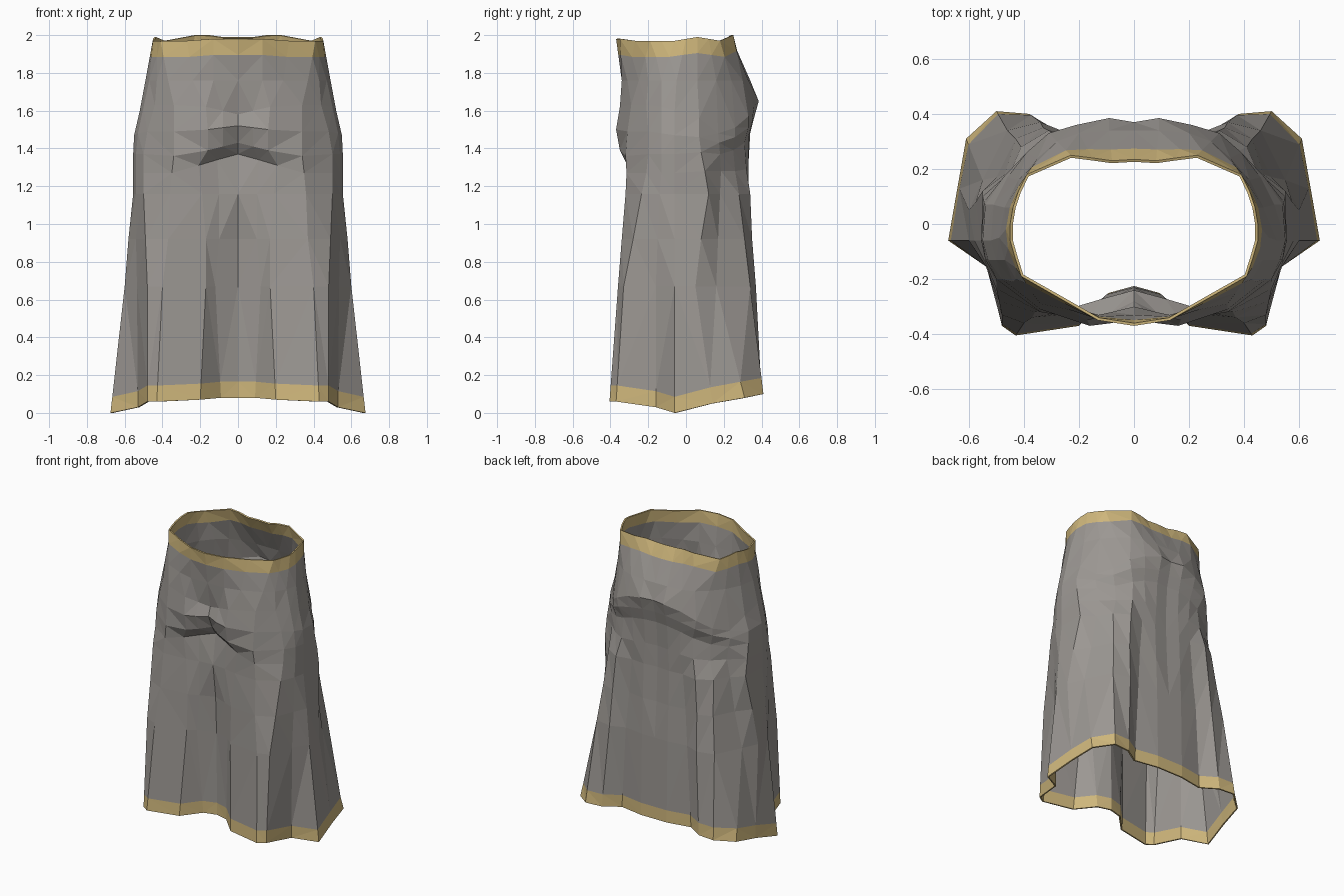
import bpy
import bmesh
from mathutils import Vector

default_cube = bpy.data.objects.get("Cube")
if default_cube:
    bpy.data.objects.remove(default_cube, do_unlink=True)


def make_material(name, colour):
    material = bpy.data.materials.new(name)
    material.use_nodes = True
    material.diffuse_color = colour
    material.node_tree.nodes["Principled BSDF"].inputs["Base Color"].default_value = colour
    return material


def section(outline, heights):
    """Half a ring in hundredths, running from front centre round to back centre."""
    pairs = list(zip(outline[::2], outline[1::2]))
    if not isinstance(heights, list):
        heights = [heights] * len(pairs)
    return [Vector((x, y, z)) / 100 for (x, y), z in zip(pairs, heights)]


def trim_edge(edge_ring, next_ring, height):
    """Ring a fixed height away from an edge, on the way to the next ring."""
    return [a.lerp(b, height / abs(b.z - a.z)) for a, b in zip(edge_ring, next_ring)]


# Waist and upper hip
waist = section(
    [0, -37, 13, -35, 27, -27, 41, -19, 43, -13, 45, -6, 45, 0,
     44, 6, 42, 12, 39, 18, 23, 25, 15, 24, 8, 23, 0, 23.5],
    [198, 198, 197, 197, 197, 197, 198, 199, 198, 197, 200, 200, 199, 199])
high_hip = section(
    [0, -34, 13, -34, 24, -31, 37, -25, 43, -20, 47, -13, 49, -5,
     47, 6, 42, 16, 35, 24, 28, 30, 20, 33, 9, 34, 0, 34], 176)

# Seat, with a shelf at the back that drops towards the sides
seat = section(
    [0, -31, 8, -33, 17, -35, 34, -29, 44, -21, 50, -13, 52, -6,
     51, 7, 46, 17, 39, 26, 31, 33, 21, 36, 9, 38.5, 0, 37],
    [158, 160, 162, 163, 163, 162, 160, 156, 148, 151, 157, 162, 165, 165])

# Belly, its overhanging lip and the crease below
belly = section(
    [0, -33, 8, -36, 16, -37, 34, -31, 48, -20, 53, -13, 55, -6,
     54, 7, 47, 17.5, 39, 26, 30, 33, 20, 35, 9, 36, 0, 35],
    [152, 151, 150, 149, 149, 148, 147, 146, 143, 146, 151, 154, 156, 156])
lip = section(
    [0, -29, 8, -33, 16, -35, 34, -32, 50, -20, 54, -13, 55.5, -6,
     54.5, 8, 46, 18, 37, 25, 27, 31, 19, 33, 9, 34, 0, 33],
    [143, 141, 139, 136, 137, 137, 137, 138, 137, 139, 143, 146, 148, 148])
crease = section(
    [0, -25, 11, -28, 21, -31, 35, -31.5, 50, -21, 54, -13, 55.5, -6,
     55, 10, 45, 18.5, 37, 26, 28, 32, 18, 33, 9, 33, 0, 32],
    [137, 134, 131, 127, 127, 127, 127, 128, 128, 128, 129, 130, 131, 131])

# Skirt panels, with pleats opening towards the hem
thigh = section(
    [0, -28, 10, -29, 19, -31, 36, -32, 50, -23.5, 54, -14, 55.5, -6,
     55, 12, 47, 18, 41, 28, 31, 34, 20, 32, 10, 33, 0, 32], 116)
panel = section(
    [0, -25, 10, -29, 17, -32, 37, -34, 49, -28, 54, -15, 58, -6,
     57.5, 8, 50, 17, 43, 31, 33, 35, 22, 32, 10, 34, 0, 33], 92)
knee = section(
    [0, -24, 12, -29, 17, -33, 40, -36, 48, -33, 53.5, -16, 60, -6,
     60, 5, 55, 16, 46, 34, 34, 37, 24, 33, 10, 35, 0, 35], 67)
hem = section(
    [0, -23.5, 9, -26, 20, -37, 43, -40.5, 48, -37, 53, -16, 67.5, -6,
     64, 14, 61, 31, 50, 41, 38, 40, 27, 33, 10, 36, 0, 36],
    [8, 8, 7, 6, 6, 3, 0, 5, 8, 10, 10, 10, 10, 10])

waist_trim = trim_edge(waist, high_hip, 0.085)
hem_trim = trim_edge(hem, knee, 0.085)
rings = [waist, waist_trim, high_hip, seat, belly, lip, crease,
         thigh, panel, knee, hem_trim, hem]

# Half of the skirt, with gold faces in the first and last rows
mesh = bpy.data.meshes.new("skirt")
mesh.materials.append(make_material("grey cloth", (0.33, 0.31, 0.29, 1)))
mesh.materials.append(make_material("gold trim", (0.62, 0.47, 0.20, 1)))
bm = bmesh.new()
rows = [[bm.verts.new(point) for point in ring] for ring in rings]
for upper, lower in zip(rows, rows[1:]):
    is_trim = upper is rows[0] or lower is rows[-1]
    for column in range(len(upper) - 1):
        face = bm.faces.new((lower[column], lower[column + 1],
                             upper[column + 1], upper[column]))
        face.material_index = int(is_trim)

# Split the quads into facets like creased cloth
bmesh.ops.triangulate(bm, faces=bm.faces[:], quad_method="SHORT_EDGE")
bm.to_mesh(mesh)
bm.free()

skirt = bpy.data.objects.new("skirt", mesh)
bpy.context.collection.objects.link(skirt)

# Mirror to the other side and give the cloth a thin edge
mirror = skirt.modifiers.new("other_half", "MIRROR")
mirror.use_axis[0] = True
mirror.use_clip = True
thickness = skirt.modifiers.new("cloth_thickness", "SOLIDIFY")
thickness.thickness = 0.01
thickness.offset = -1
